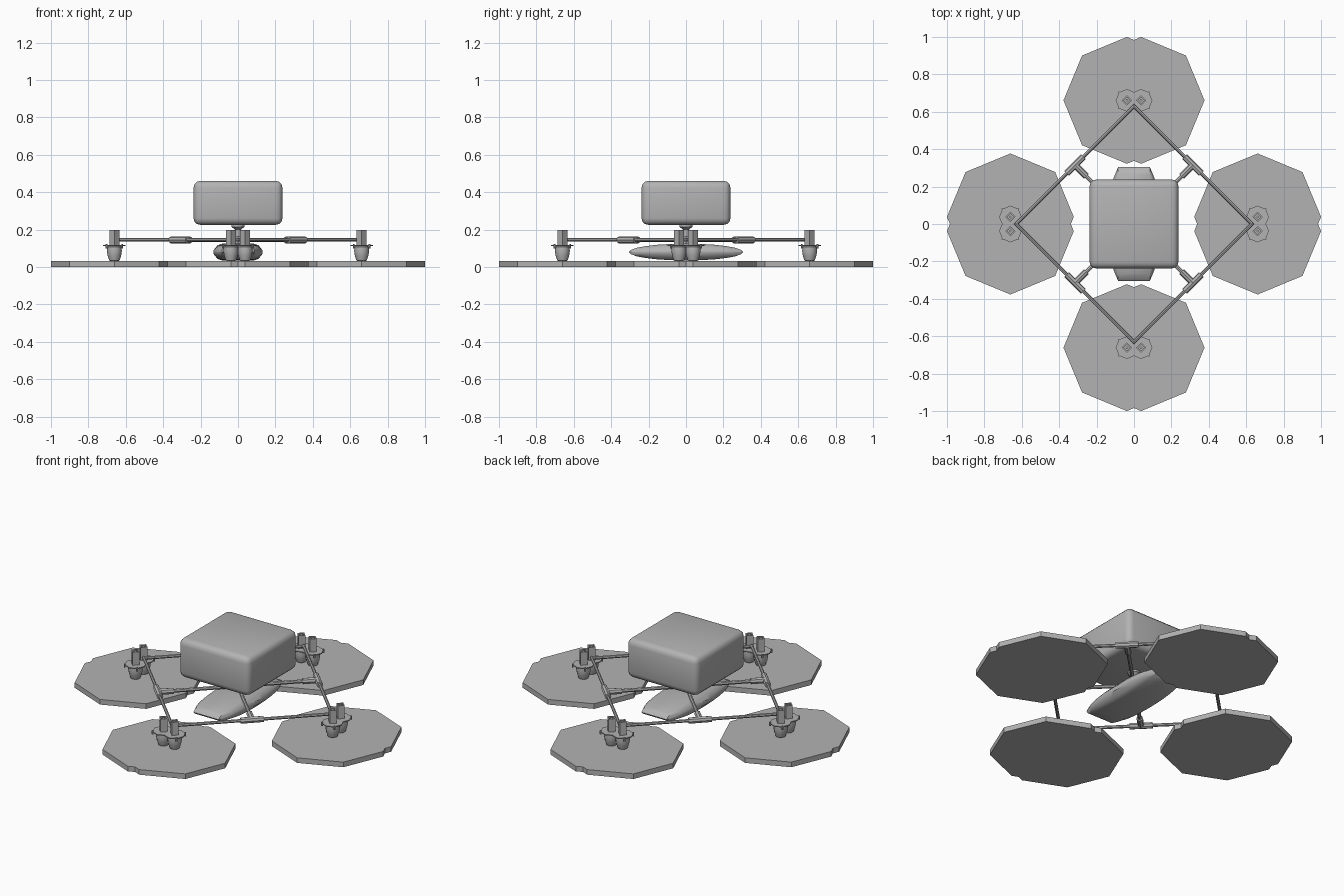
import bpy, bmesh, math
from mathutils import Vector, Matrix

if "Cube" in bpy.data.objects:
    bpy.data.objects.remove(bpy.data.objects["Cube"], do_unlink=True)

grey = bpy.data.materials.new("plain_grey")
grey.use_nodes = True
grey.diffuse_color = (0.45, 0.45, 0.45, 1)
grey.node_tree.nodes["Principled BSDF"].inputs["Base Color"].default_value = (0.45, 0.45, 0.45, 1)


def finish(name, bm, smooth=False):
    bmesh.ops.recalc_face_normals(bm, faces=bm.faces)
    mesh = bpy.data.meshes.new(name)
    bm.to_mesh(mesh)
    bm.free()
    mesh.materials.append(grey)
    obj = bpy.data.objects.new(name, mesh)
    bpy.context.collection.objects.link(obj)
    if smooth:
        bpy.ops.object.select_all(action='DESELECT')
        obj.select_set(True)
        bpy.context.view_layer.objects.active = obj
        bpy.ops.object.shade_smooth_by_angle(angle=math.radians(35))
    return obj


def lathe(name, profile, sides, place, smooth=False):
    """Closed solid turned about z from (radius, height) pairs, then placed."""
    bm = bmesh.new()
    rings = []
    for r, z in profile:
        rings.append([bm.verts.new(place @ Vector((r * math.cos(t), r * math.sin(t), z)))
                      for t in (math.tau * i / sides for i in range(sides))])
    for a, b in zip(rings, rings[1:]):
        for i in range(sides):
            j = (i + 1) % sides
            bm.faces.new((a[i], a[j], b[j], b[i]))
    bm.faces.new(rings[0])
    bm.faces.new(rings[-1])
    return finish(name, bm, smooth)


def rod(name, start, end, radius, sides=8):
    start, end = Vector(start), Vector(end)
    d = end - start
    place = Matrix.Translation(start) @ d.to_track_quat('Z', 'Y').to_matrix().to_4x4()
    return lathe(name, [(radius, 0), (radius, d.length)], sides, place, True)


# Rounded main body
bm = bmesh.new()
bmesh.ops.create_cube(bm, size=1, matrix=Matrix.Translation((0, 0, 0.343)) @ Matrix.Diagonal((0.475, 0.475, 0.235, 1)))
bmesh.ops.bevel(bm, geom=bm.edges[:], offset=0.035, segments=3, profile=0.5, affect='EDGES')
finish("body", bm, True)

# Flattened wheel-shaped belly pod, turned about the x axis
half = [(0.25, 0.13), (0.8, 0.11), (1, 0.085)]
pod = half + [(r, -x) for r, x in reversed(half)]
squash = Matrix.Translation((0, 0, 0.08)) @ Matrix.Diagonal((1, 0.305, 0.045, 1))
lathe("belly_pod", pod, 24, squash @ Matrix.Rotation(math.pi / 2, 4, 'Y'), True)

# Centre post and hub
level = 0.145
lathe("centre_post", [(0.015, 0.1), (0.015, 0.2), (0.035, 0.215), (0.035, 0.232)], 12, Matrix.Identity(4), True)
lathe("centre_hub", [(0.028, level - 0.02), (0.028, level + 0.02)], 8, Matrix.Identity(4))

bulb = [(0.014, 0.028), (0.028, 0.036), (0.036, 0.06), (0.04, 0.085), (0.038, 0.108), (0.028, 0.118)]
post = [(0.027, 0.115), (0.027, 0.197), (0.017, 0.197), (0.017, 0.185), (0.008, 0.185), (0.008, 0.194)]

for side in range(4):
    turn = Matrix.Rotation(side * math.pi / 2, 4, 'Z')

    def at(x, y, z=level):
        return turn @ Vector((x, y, z))

    # Diamond frame rail, T joint and diagonal arm
    rod("frame_rail", at(0.635, -0.005), at(-0.005, 0.635), 0.0095)
    rod("joint_sleeve", at(0.36, 0.27), at(0.27, 0.36), 0.018)
    rod("joint_stem", at(0.315, 0.315), at(0.255, 0.255), 0.018)
    rod("body_arm", at(0.3, 0.3), at(0, 0), 0.011)

    # Paired rotors with motors
    for s in (-1, 1):
        spot = turn @ Matrix.Translation((0.661, s * 0.038, 0))
        lathe("rotor_disc", [(0.339, 0), (0.339, 0.031)], 8, spot)
        lathe("motor_bulb", bulb, 12, spot, True)
        lathe("motor_flange", [(0.06, 0.112), (0.06, 0.118)], 8, spot)
        lathe("motor_post", post, 4, spot)
        for t in (-1, 1):
            pin = spot @ Matrix.Translation((t * 0.042, s * 0.042, 0))
            lathe("flange_pin", [(0.005, 0.1), (0.005, 0.123)], 6, pin)
